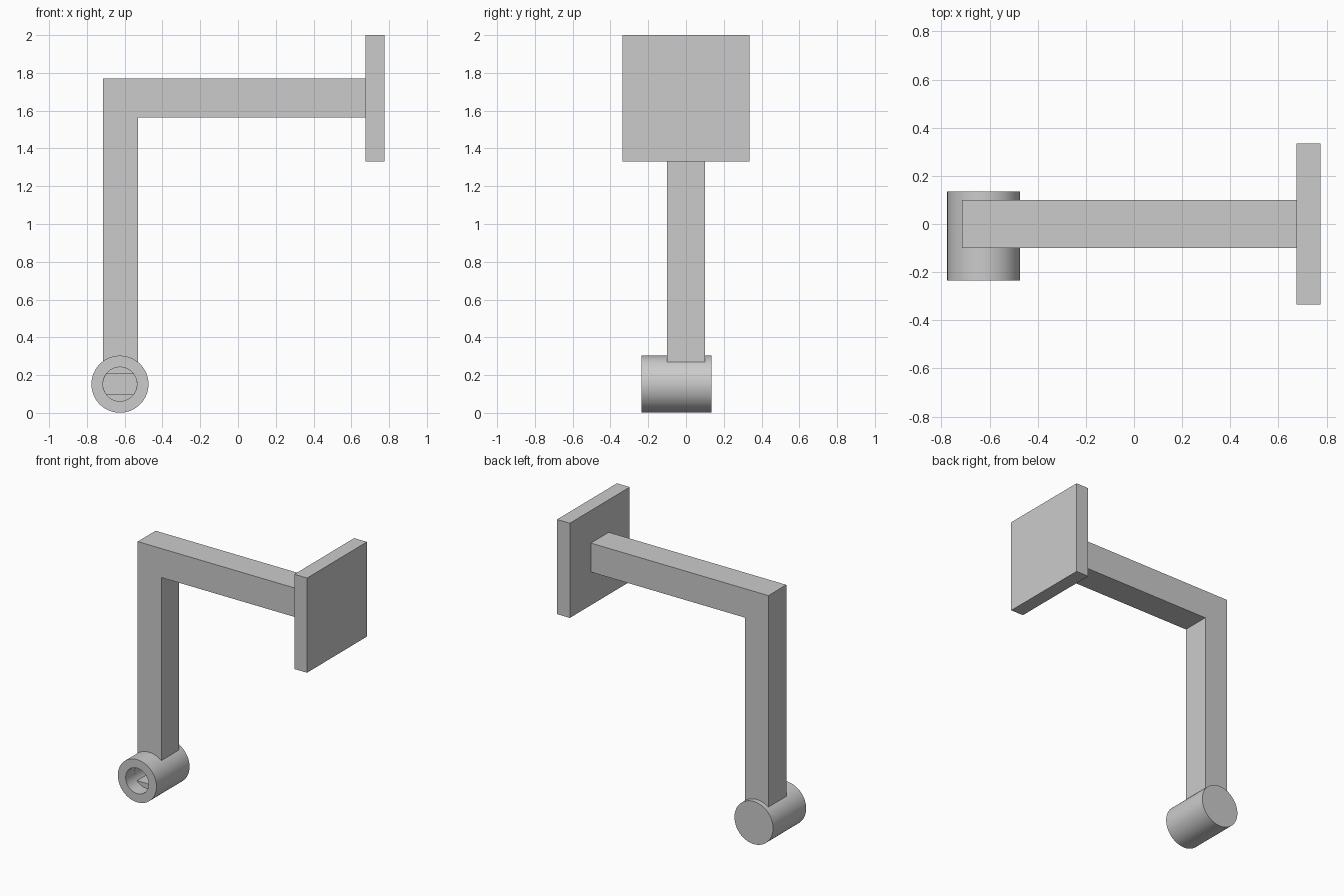
import bpy, bmesh
from math import cos, sin, asin, pi, radians

if "Cube" in bpy.data.objects:
    bpy.data.objects.remove(bpy.data.objects["Cube"], do_unlink=True)

grey = bpy.data.materials.new("light_grey")
grey.diffuse_color = (0.6, 0.6, 0.6, 1)
grey.use_nodes = True
grey.node_tree.nodes["Principled BSDF"].inputs["Base Color"].default_value = (0.6, 0.6, 0.6, 1)

HUB_X, HUB_Z, HUB_R = -0.625, 0.152, 0.151
BORE_R, FLAT = 0.09, 0.055


def prism(name, outline, y0, y1):
    """Extrude an (x, z) outline from y0 to y1."""
    bm = bmesh.new()
    face = bm.faces.new([bm.verts.new((x, y0, z)) for x, z in outline])
    moved = bmesh.ops.extrude_face_region(bm, geom=[face])["geom"]
    bmesh.ops.translate(bm, vec=(0, y1 - y0, 0),
                        verts=[v for v in moved if isinstance(v, bmesh.types.BMVert)])
    bmesh.ops.recalc_face_normals(bm, faces=bm.faces)
    mesh = bpy.data.meshes.new(name)
    bm.to_mesh(mesh)
    bm.free()
    mesh.materials.append(grey)
    obj = bpy.data.objects.new(name, mesh)
    bpy.context.collection.objects.link(obj)
    return obj


def arc(radius, start, end, steps):
    """Points around the hub axis."""
    angles = [start + (end - start) * i / steps for i in range(steps + 1)]
    return [(HUB_X + radius * cos(a), HUB_Z + radius * sin(a)) for a in angles]


def circle(radius):
    return arc(radius, 0, 2 * pi, 96)[:-1]


def cut(target, cutter):
    mod = target.modifiers.new(cutter.name, 'BOOLEAN')
    mod.operation = 'DIFFERENCE'
    mod.solver = 'EXACT'
    mod.object = cutter
    cutter.hide_render = True
    bpy.context.view_layer.objects.active = target
    bpy.ops.object.modifier_apply(modifier=mod.name)
    bpy.data.objects.remove(cutter, do_unlink=True)


# Mounting plate
prism("mounting_plate", [(0.675, 1.33), (0.775, 1.33), (0.775, 2), (0.675, 2)], -0.335, 0.335)

# L-shaped arm, its foot sunk into the hub wall
prism("bent_arm", [(-0.715, 0.26), (-0.53, 0.26), (-0.53, 1.565), (0.68, 1.565),
                   (0.68, 1.77), (-0.715, 1.77)], -0.1, 0.1)

# Hub with a blind socket: round mouth, then a hole with two flats
hub = prism("shaft_hub", circle(HUB_R), -0.235, 0.135)
cut(hub, prism("round_bore", circle(BORE_R), -0.3, -0.135))
inner_r = BORE_R - 0.0005
half = asin(FLAT / inner_r)
flats = arc(inner_r, -half, half, 16) + arc(inner_r, pi - half, pi + half, 16)
cut(hub, prism("flat_sided_bore", flats, -0.17, 0.065))

bpy.ops.object.select_all(action='DESELECT')
hub.select_set(True)
bpy.context.view_layer.objects.active = hub
bpy.ops.object.shade_smooth_by_angle(angle=radians(30))
